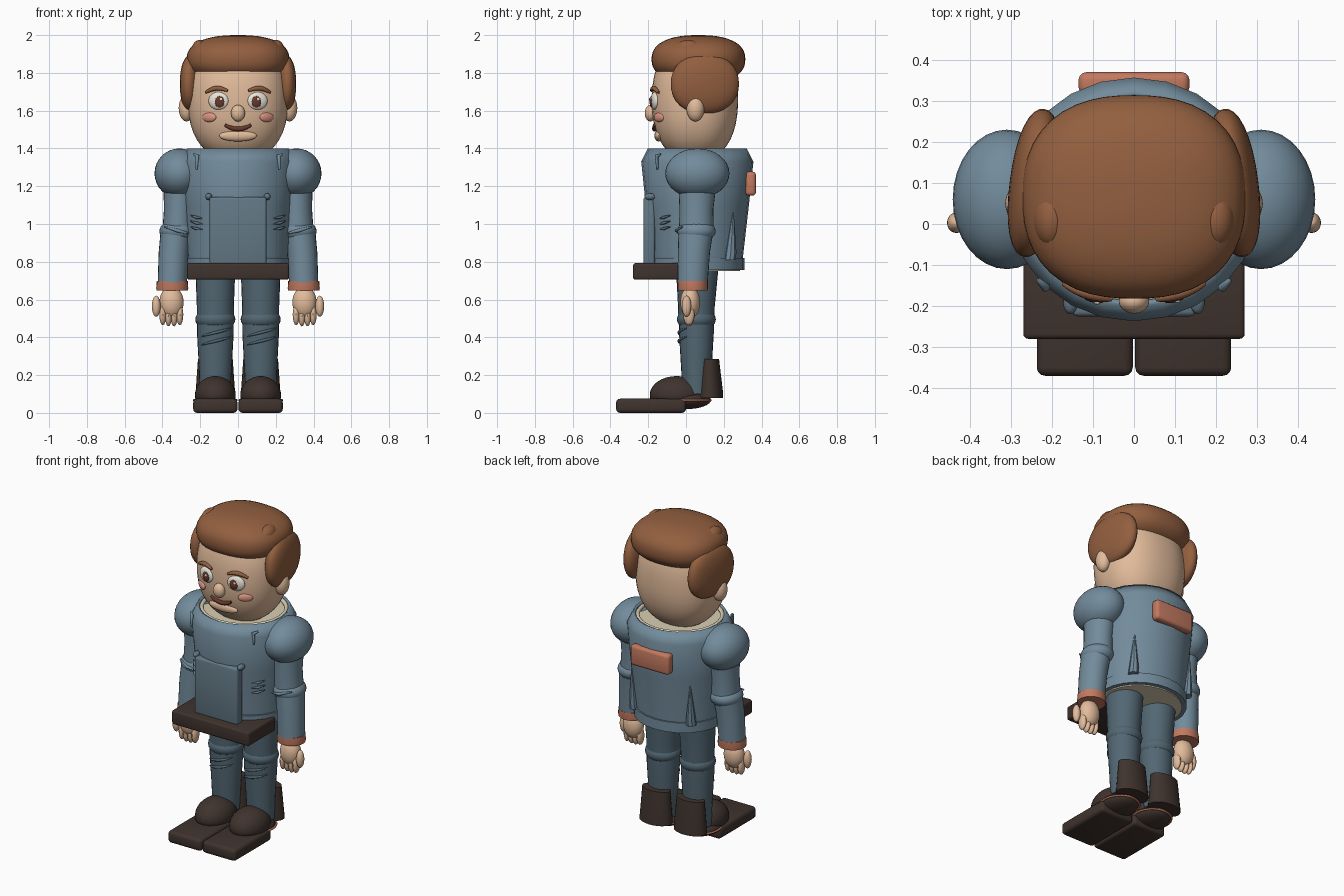
import bpy, bmesh, math
from mathutils import Vector, Matrix

if "Cube" in bpy.data.objects:
    bpy.data.objects.remove(bpy.data.objects["Cube"])


def material(name, r, g, b):
    m = bpy.data.materials.new(name)
    m.diffuse_color = (r, g, b, 1)
    m.use_nodes = True
    m.node_tree.nodes["Principled BSDF"].inputs["Base Color"].default_value = m.diffuse_color
    return m


BLUE = material("jacket_blue", .17, .26, .33)
PANEL = material("panel_blue", .125, .19, .235)
DENIM = material("trouser_blue", .085, .135, .17)
SKIN = material("skin", .76, .50, .33)
HAIR = material("hair_brown", .29, .115, .05)
DARK = material("boot_brown", .05, .033, .027)
TRIM = material("trim_orange", .54, .19, .115)
CREAM = material("shirt_cream", .70, .62, .45)
PINK = material("blush", .72, .30, .23)
WHITE = material("eye_white", .80, .77, .68)
LIP = material("lip_brown", .14, .04, .025)


def finish(name, bm, mat):
    bmesh.ops.recalc_face_normals(bm, faces=bm.faces)
    me = bpy.data.meshes.new(name)
    bm.to_mesh(me)
    bm.free()
    me.materials.append(mat)
    ob = bpy.data.objects.new(name, me)
    bpy.context.collection.objects.link(ob)
    return ob


def blob(name, c, r, mat, p=2.0, rot=0, seg=32, floor=None):
    """Superellipsoid, turned by rot about z and optionally cut flat at a floor height."""
    bm = bmesh.new()
    bmesh.ops.create_uvsphere(bm, u_segments=seg, v_segments=seg // 2, radius=1)
    for v in bm.verts:
        k = sum(abs(a) ** p for a in v.co) ** (-1 / p)
        v.co = Vector([a * k * b for a, b in zip(v.co, r)])
    bmesh.ops.transform(bm, verts=bm.verts,
                        matrix=Matrix.Translation(c) @ Matrix.Rotation(rot, 4, 'Z'))
    if floor is not None:
        for v in bm.verts:
            v.co.z = max(v.co.z, floor)
    return finish(name, bm, mat)


def loft(name, sections, mat, n=24, side=1, caps=True):
    """Elliptic sections (z, x, y, radius x, radius y) joined bottom to top."""
    bm = bmesh.new()
    rings = [[bm.verts.new((side * x + rx * math.cos(math.tau * i / n),
                            y + ry * math.sin(math.tau * i / n), z)) for i in range(n)]
             for z, x, y, rx, ry in sections]
    for a, b in zip(rings, rings[1:]):
        for i in range(n):
            j = (i + 1) % n
            bm.faces.new((a[i], a[j], b[j], b[i]))
    if caps:
        bm.faces.new(rings[0])
        bm.faces.new(rings[-1])
    return finish(name, bm, mat)


def box(name, lo, hi, mat, bevel=.012):
    bm = bmesh.new()
    bmesh.ops.create_cube(bm, size=1)
    for v in bm.verts:
        v.co = Vector([a + (b - a) * (t + .5) for a, b, t in zip(lo, hi, v.co)])
    bmesh.ops.bevel(bm, geom=bm.edges[:], offset=bevel, segments=3, profile=.5, affect='EDGES')
    return finish(name, bm, mat)


def tube(name, pts, r, mat, ends=1.0, closed=False):
    cu = bpy.data.curves.new(name, 'CURVE')
    cu.dimensions = '3D'
    cu.bevel_depth = r
    cu.bevel_resolution = 3
    cu.use_fill_caps = True
    sp = cu.splines.new('POLY')
    sp.points.add(len(pts) - 1)
    sp.use_cyclic_u = closed
    for i, (q, co) in enumerate(zip(sp.points, pts)):
        q.co = (*co, 1)
        t = abs(2 * i / (len(pts) - 1) - 1)
        q.radius = 1 + (ends - 1) * t ** 2
    cu.materials.append(mat)
    ob = bpy.data.objects.new(name, cu)
    bpy.context.collection.objects.link(ob)
    return ob


# Head
HC, HR, HP = (0, .047, 1.655), (.265, .228, .325), 2.3
blob("head", HC, HR, SKIN, HP, seg=48)


def face_y(x, z):
    k = 1 - abs(x / HR[0]) ** HP - abs((z - HC[2]) / HR[2]) ** HP
    return HC[1] - HR[1] * max(k, 0) ** (1 / HP)


def on_face(x, z, out=0):
    return (x, face_y(x, z) - out, z)


blob("nose", on_face(0, 1.587, .01), (.037, .03, .044), SKIN)
blob("chin", on_face(0, 1.467, -.005), (.10, .022, .03), SKIN)
tube("mouth", [on_face(x / 100, 1.503 + .022 * (x / 7) ** 2, .004) for x in range(-7, 8)],
     .013, LIP, .6)

# Hair cap
blob("hair_cap", (0, .066, 1.872), (.272, .248, .128), HAIR, 2.4, seg=48)

for s in (-1, 1):
    # Face features, ears and side hair
    blob("eye", on_face(s * .103, 1.652, -.004), (.054, .02, .047), WHITE, rot=s * .2)
    blob("pupil", on_face(s * .098, 1.647, .012), (.026, .009, .03), LIP, rot=s * .2, seg=20)
    blob("eye_glint", on_face(s * .098 + .008, 1.66, .02), (.008, .004, .008), WHITE, seg=12)
    blob("cheek", on_face(s * .152, 1.565, -.002), (.044, .014, .025), PINK, rot=s * .6)
    tube("eyebrow", [on_face(s * (.055 + .013 * i), 1.705 + .018 * math.sin(i * math.pi / 9) - .001 * i, .006)
                     for i in range(10)], .013, HAIR, .5)
    blob("ear", (s * .272, .05, 1.613), (.042, .047, .07), SKIN)
    blob("side_hair", (s * .243, .10, 1.742), (.06, .182, .158), HAIR, 2.2, rot=s * .13)
    blob("hair_tuft", (s * .2, .012, 1.925), (.045, .07, .05), HAIR, seg=24)

# Jacket shell, hem and inner shirt
jacket = loft("jacket", [(.765, 0, .06, .268, .238), (.83, 0, .06, .27, .242), (1.1, 0, .06, .29, .273),
                         (1.33, 0, .06, .308, .297), (1.4, 0, .06, .27, .262)], BLUE, caps=False)
mod = jacket.modifiers.new("thickness", 'SOLIDIFY')
mod.thickness = .015
mod.offset = -1
loft("jacket_hem", [(.757, 0, .06, .272, .250), (.82, 0, .06, .276, .250)], BLUE)
loft("shirt", [(.75, 0, .06, .245, .225), (1.2, 0, .06, .265, .255), (1.365, 0, .06, .262, .253)], CREAM, 32)
tube("shirt_collar", [(.245 * math.cos(a * math.tau / 32), .06 + .24 * math.sin(a * math.tau / 32), 1.385)
                      for a in range(32)], .012, CREAM, closed=True)

# Front panel, belt slab and back patch
box("front_panel", (-.15, -.225, .785), (.15, -.165, 1.142), PANEL)
box("belt", (-.27, -.28, .705), (.27, -.01, .793), DARK)
box("back_patch", (-.135, .315, 1.15), (.135, .37, 1.277), TRIM, .018)

for s in (-1, 1):
    # Jacket details: panel buttons, lapel tabs, side creases, back folds
    blob("panel_button", (s * .155, -.19, 1.145), (.018, .03, .018), PANEL, seg=16)
    tube("lapel_tab", [(s * .235, -.135, 1.37), (s * .215, -.155, 1.36), (s * .22, -.152, 1.29)], .011, BLUE, .5)
    for z in (.975, 1.005, 1.035):
        tube("side_crease", [(s * .19, -.137, z - .005), (s * .22, -.118, z), (s * .25, -.085, z + .01)],
             .008, PANEL, .4)
    loft("back_fold", [(.81, .2, .232, .03, .03), (.85, .2, .237, .027, .03), (1.06, .205, .25, .003, .003)],
         BLUE, 8, s)

    # Arm
    blob("shoulder", (s * .31, .06, 1.268), (.132, .17, .132), BLUE)
    loft("upper_sleeve", [(.95, .318, .055, .083, .092), (1.08, .312, .055, .08, .09),
                          (1.2, .31, .06, .085, .1)], BLUE, side=s)
    blob("elbow", (s * .322, .055, .962), (.094, .102, .062), BLUE)
    loft("lower_sleeve", [(.69, .348, .035, .077, .08), (.85, .34, .042, .08, .085),
                          (.96, .328, .052, .082, .092)], BLUE, side=s)
    tube("sleeve_crease", [(s * x, y, z) for x, y, z in
                           ((.26, -.03, .95), (.32, -.05, .965), (.39, -.02, .985))], .01, BLUE, .4)
    loft("cuff", [(.648, .348, .036, .083, .078), (.66, .348, .036, .085, .08),
                  (.697, .348, .036, .082, .08)], TRIM, side=s)
    blob("palm", (s * .352, .022, .585), (.064, .052, .085), SKIN)
    for i in range(4):
        blob("finger", (s * (.308 + .03 * i), .015, .52 - (.006 if i in (1, 2) else 0)),
             (.0185, .03, .056), SKIN, seg=16)
    blob("thumb", (s * .433, .003, .565), (.023, .025, .056), SKIN, seg=20)

    # Leg
    loft("thigh", [(.48, .12, .055, .098, .095), (.56, .12, .055, .098, .097),
                   (.80, .12, .06, .107, .115)], DENIM, side=s)
    blob("knee", (s * .12, .055, .495), (.106, .103, .065), DENIM)
    loft("shin", [(.1, .122, .055, .082, .075), (.22, .12, .055, .086, .08),
                  (.42, .12, .055, .097, .092), (.49, .12, .055, .097, .092)], DENIM, side=s)
    for z in (.38, .425):
        tube("trouser_crease", [(s * .12 + .097 * math.sin(a / 6), .055 - .092 * math.cos(a / 6), z + .004 * a)
                                for a in range(-5, 7)], .008, DENIM, .3)

    # Boot
    loft("boot_shaft", [(.08, .12, .127, .106, .07), (.1, .12, .127, .105, .07),
                        (.285, .12, .125, .092, .05)], DARK, side=s)
    blob("boot_toe", (s * .12, -.05, .095), (.108, .142, .1), DARK, floor=.066)
    tube("boot_welt", [(s * .12 + .112 * math.cos(a * math.tau / 32), .015 + .115 * math.sin(a * math.tau / 32), .067)
                       for a in range(32)], .006, TRIM, closed=True)
    blob("heel_sole", (s * .12, .0, .068), (.108, .132, .048), DARK)
    x0, x1 = sorted((s * .003, s * .237))
    box("sole", (x0, -.37, .0), (x1, 0, .075), DARK, .02)

# Smooth shading with sharp edges kept
for ob in bpy.data.objects:
    if ob.type == 'MESH':
        ob.select_set(True)
        bpy.context.view_layer.objects.active = ob
bpy.ops.object.shade_smooth_by_angle(angle=math.radians(35))
